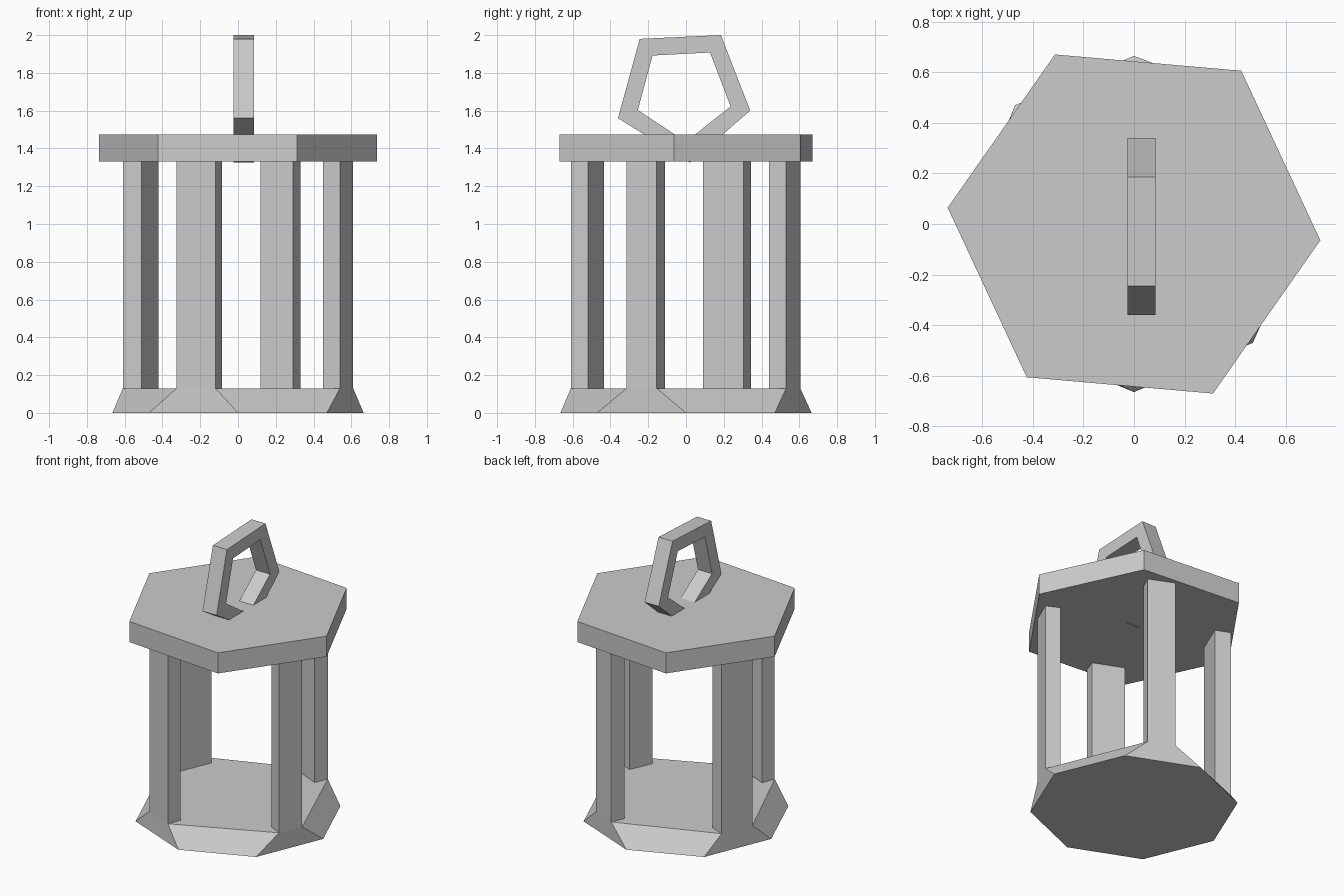
import bpy
from math import cos, sin, radians

if "Cube" in bpy.data.objects:
    bpy.data.objects.remove(bpy.data.objects["Cube"])


def make_object(name, verts, faces):
    mesh = bpy.data.meshes.new(name)
    mesh.from_pydata(verts, [], faces)
    mesh.update()
    obj = bpy.data.objects.new(name, mesh)
    bpy.context.collection.objects.link(obj)
    return obj


def loft(name, low, high, z0, z1):
    """Closed solid between two counter-clockwise outlines."""
    n = len(low)
    verts = [(x, y, z0) for x, y in low] + [(x, y, z1) for x, y in high]
    faces = [tuple(reversed(range(n))), tuple(range(n, 2 * n))]
    faces += [(i, (i + 1) % n, n + (i + 1) % n, n + i) for i in range(n)]
    return make_object(name, verts, faces)


def polygon(sides, radius, turn):
    return [(radius * cos(radians(turn + 360 * i / sides)),
             radius * sin(radians(turn + 360 * i / sides))) for i in range(sides)]


# Posts: two outer corners (counter-clockwise) then two inner corners
posts = {
    "front_post": [(-0.325, -0.525), (-0.12, -0.61), (-0.085, -0.52), (-0.29, -0.435)],
    "right_post": [(0.54, -0.315), (0.61, -0.155), (0.52, -0.11), (0.45, -0.27)],
    "back_post": [(0.33, 0.53), (0.16, 0.605), (0.12, 0.515), (0.29, 0.44)],
    "left_post": [(-0.52, 0.345), (-0.61, 0.13), (-0.51, 0.09), (-0.42, 0.305)],
}
for name, outline in posts.items():
    loft(name, outline, outline, 0.13, 1.335)

# Base: regular octagon foot blending into the outer corners of the posts
floor = [corner for outline in posts.values() for corner in outline[:2]]
loft("base", polygon(8, 0.665, 225), floor, 0.0, 0.13)

# Roof: thick hexagonal slab
hexagon = polygon(6, 0.74, -5)
loft("roof", hexagon, hexagon, 1.33, 1.475)

# Carrying ring: five-sided loop standing across the roof (y, z corners)
outer = [(0.185, 2.0), (-0.245, 1.98), (-0.36, 1.56), (0.02, 1.325), (0.34, 1.6)]
inner = [(0.127, 1.908), (-0.177, 1.892), (-0.255, 1.603), (0.0, 1.435), (0.236, 1.623)]
verts = [(x, y, z) for x in (-0.025, 0.085) for loop in (outer, inner) for y, z in loop]
faces = []
for i in range(5):
    j = (i + 1) % 5
    faces += [(i, i + 5, j + 5, j), (i + 10, j + 10, j + 15, i + 15),
              (i, j, j + 10, i + 10), (i + 5, i + 15, j + 15, j + 5)]
make_object("carrying_ring", verts, faces)
